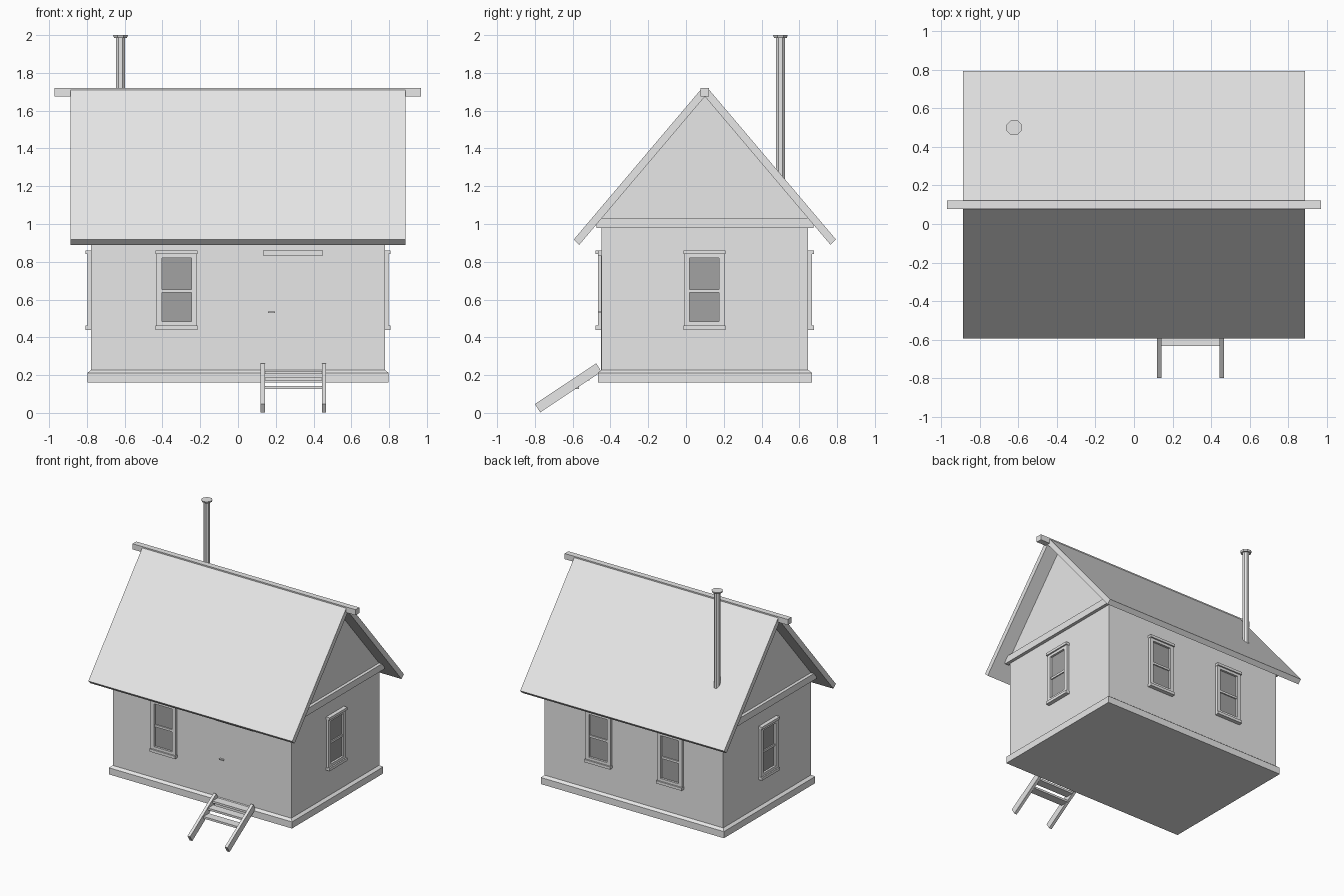
import bpy, bmesh, math
from mathutils import Matrix, Vector

if "Cube" in bpy.data.objects:
    bpy.data.objects.remove(bpy.data.objects["Cube"])

def material(name, v):
    m = bpy.data.materials.new(name)
    m.diffuse_color = (v, v, v, 1)
    m.use_nodes = True
    m.node_tree.nodes["Principled BSDF"].inputs["Base Color"].default_value = m.diffuse_color
    return m

GREY = material("light grey", 0.8)
GLASS = material("dark glass grey", 0.36)
YC = 0.10                      # ridge line in y
WX, WY = 0.777, 0.547          # wall half sizes

def finish(name, bm, mat=GREY):
    bmesh.ops.recalc_face_normals(bm, faces=bm.faces)
    me = bpy.data.meshes.new(name)
    bm.to_mesh(me)
    bm.free()
    me.materials.append(mat)
    ob = bpy.data.objects.new(name, me)
    bpy.context.scene.collection.objects.link(ob)
    return ob

def boxes(name, ranges, mat=GREY, matrix=Matrix()):
    """One object from boxes given as (x0, x1, y0, y1, z0, z1)."""
    bm = bmesh.new()
    for x0, x1, y0, y1, z0, z1 in ranges:
        mid = Vector(((x0 + x1) / 2, (y0 + y1) / 2, (z0 + z1) / 2))
        size = Matrix.Diagonal((x1 - x0, y1 - y0, z1 - z0, 1))
        bmesh.ops.create_cube(bm, size=1, matrix=matrix @ Matrix.Translation(mid) @ size)
    return finish(name, bm, mat)

def prism(name, profile, x0, x1):
    """Extrude a (y, z) profile along x."""
    bm = bmesh.new()
    face = bm.faces.new([bm.verts.new((x0, y, z)) for y, z in profile])
    out = bmesh.ops.extrude_face_region(bm, geom=[face])
    verts = [g for g in out["geom"] if isinstance(g, bmesh.types.BMVert)]
    bmesh.ops.translate(bm, verts=verts, vec=(x1 - x0, 0, 0))
    return finish(name, bm)

# Walls with gables
prism("walls", [(YC + d, z) for d, z in
      ((-WY, 0.17), (WY, 0.17), (WY, 1.03), (0, 1.676), (-WY, 1.03))], -WX, WX)

# Foundation skirt with a sloped top edge
bm = bmesh.new()
rings = []
for hx, hy, z in ((0.797, 0.567, 0.16), (0.797, 0.567, 0.212), (WX, WY, 0.228)):
    rings.append([bm.verts.new((sx * hx, YC + sy * hy, z))
                  for sx, sy in ((-1, -1), (1, -1), (1, 1), (-1, 1))])
for a, b in zip(rings, rings[1:]):
    for i in range(4):
        j = (i + 1) % 4
        bm.faces.new((a[i], a[j], b[j], b[i]))
bm.faces.new(rings[0])
bm.faces.new(rings[-1])
finish("foundation_skirt", bm)

# Roof slabs and ridge beam
prism("roof", [(YC + d, z) for d, z in
      ((-0.694, 0.918), (-0.017, 1.717), (0.017, 1.717), (0.694, 0.918),
       (0.665, 0.89), (0, 1.675), (-0.665, 0.89))], -0.888, 0.888)
boxes("ridge_beam", [(-0.972, 0.97, YC - 0.023, YC + 0.023, 1.676, 1.72)])

# Horizontal trim across each gable
for s, side in ((-1, "left"), (1, "right")):
    a, b = sorted((s * (WX - 0.01), s * (WX + 0.025)))
    boxes(side + "_gable_trim", [(a, b, YC - 0.575, YC + 0.575, 0.98, 1.033)])

# Windows: casing, cap, sill, sash bars and two panes
def window(name, x, y, turn):
    m = Matrix.Translation((x, y, 0)) @ Matrix.Rotation(math.radians(turn), 4, 'Z')
    frame = [(s * 0.093 - 0.015, s * 0.093 + 0.015, -0.02, 0.01, 0.45, 0.85) for s in (-1, 1)]
    frame += [(-0.08, 0.08, -0.02, 0.01, 0.82, 0.85),
              (-0.08, 0.08, -0.02, 0.01, 0.45, 0.483),
              (-0.08, 0.08, -0.013, 0.01, 0.637, 0.654),
              (-0.111, 0.111, -0.031, 0.01, 0.84, 0.86),
              (-0.111, 0.111, -0.031, 0.01, 0.44, 0.462)]
    boxes(name + "_frame", frame, GREY, m)
    boxes(name + "_glass", [(-0.08, 0.08, -0.004, 0.004, 0.48, 0.64),
                            (-0.08, 0.08, -0.004, 0.004, 0.65, 0.825)], GLASS, m)

window("front_window", -0.325, YC - WY, 0)
window("right_window", WX, YC - 0.003, 90)
window("left_window", -WX, YC - 0.003, -90)
window("back_window_a", -0.325, YC + WY, 180)
window("back_window_b", 0.30, YC + WY, 180)

# Door with header and handle
yf = YC - WY
boxes("door", [(0.135, 0.448, yf - 0.003, yf + 0.003, 0.228, 0.832)])
boxes("door_header", [(0.132, 0.451, yf - 0.02, yf + 0.01, 0.832, 0.86)])
boxes("door_handle", [(0.16, 0.195, yf - 0.018, yf, 0.529, 0.538)])

# Entry steps: two sloping stringers and three treads
for name, x in (("left_stringer", 0.12), ("right_stringer", 0.444)):
    prism(name, [(-0.80, 0.047), (-0.772, 0.003), (-0.448, 0.218), (-0.475, 0.262)], x, x + 0.023)
boxes("step_treads", [(0.14, 0.447, y - 0.033, y + 0.033, z - 0.008, z + 0.008)
                      for y, z in ((-0.60, 0.135), (-0.545, 0.18), (-0.49, 0.215))])

# Stove pipe with a flared cap
def pipe(name, r0, r1, z0, z1):
    bm = bmesh.new()
    m = Matrix.Translation((-0.622, 0.50, (z0 + z1) / 2)) @ Matrix.Rotation(math.pi / 8, 4, 'Z')
    bmesh.ops.create_cone(bm, cap_ends=True, segments=8, radius1=r0, radius2=r1,
                          depth=z1 - z0, matrix=m)
    return finish(name, bm)

pipe("stove_pipe", 0.025, 0.025, 1.2, 1.99)
pipe("pipe_cap", 0.037, 0.042, 1.986, 2.0)
